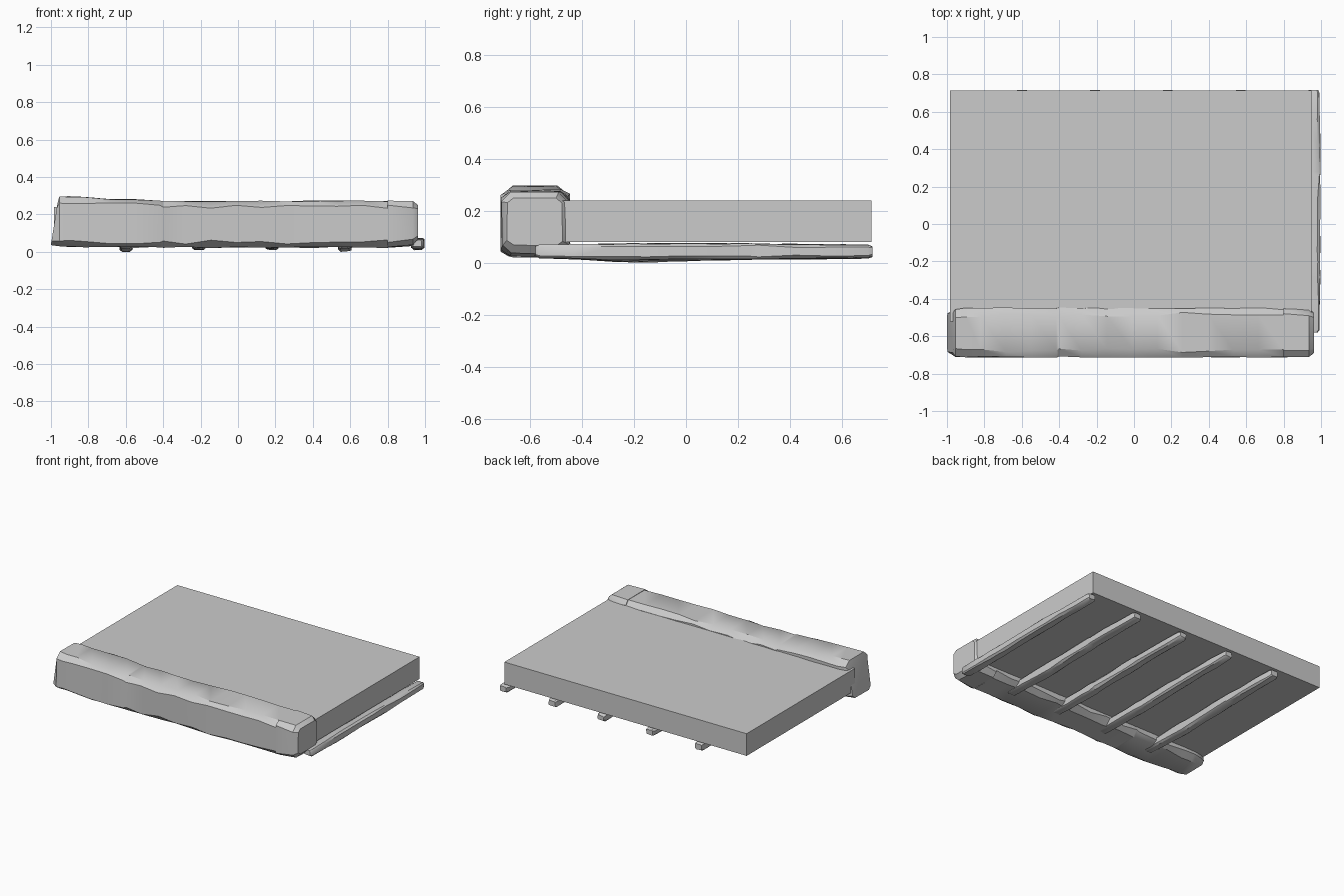
import bpy, bmesh, random
from mathutils import Vector

if "Cube" in bpy.data.objects:
    bpy.data.objects.remove(bpy.data.objects["Cube"])

random.seed(4)


def finish(bm, name, angle=None):
    bmesh.ops.recalc_face_normals(bm, faces=bm.faces)
    me = bpy.data.meshes.new(name)
    bm.to_mesh(me)
    bm.free()
    ob = bpy.data.objects.new(name, me)
    bpy.context.collection.objects.link(ob)
    if angle:
        bpy.ops.object.select_all(action='DESELECT')
        ob.select_set(True)
        bpy.context.view_layer.objects.active = ob
        bpy.ops.object.shade_smooth_by_angle(angle=angle)
    return ob


def interp(stations, t):
    for a, b in zip(stations, stations[1:]):
        if t <= b[0]:
            f = (t - a[0]) / (b[0] - a[0])
            return [p + (q - p) * f for p, q in zip(a, b)]
    return list(stations[-1])


def hewn_beam(name, stations, inner, jitter, along_x):
    """Loft chamfered rectangles; station = (t, side0, side1, z0, z1, chamfer)."""
    t0, t1 = stations[1][0], stations[-2][0]
    ts = {s[0] for s in stations}
    ts |= {t0 + (t1 - t0) * i / inner for i in range(1, inner)}
    bm = bmesh.new()
    rings = []
    for t in sorted(ts):
        _, a, b, z0, z1, c = interp(stations, t)
        c *= random.uniform(0.65, 1.25)
        d = c * random.uniform(0.6, 1.0)
        pts = [(a + c, z0), (b - c, z0), (b, z0 + d), (b, z1 - d),
               (b - c, z1), (a + c, z1), (a, z1 - d), (a, z0 + d)]
        mid_s, mid_z = (a + b) / 2, (z0 + z1) / 2
        ring = []
        for s, z in pts:
            # dents only go inward so the outer size holds
            s += (mid_s - s) / abs(mid_s - s) * random.uniform(0, jitter)
            z += (mid_z - z) / abs(mid_z - z) * random.uniform(0, jitter)
            ring.append(bm.verts.new((t, s, z) if along_x else (s, t, z)))
        rings.append(ring)
    for r, q in zip(rings, rings[1:]):
        for i in range(8):
            j = (i + 1) % 8
            bm.faces.new((r[i], r[j], q[j], q[i]))
    bm.faces.new(rings[0])
    bm.faces.new(rings[-1])
    return bm, rings


# Flat slab
bm = bmesh.new()
bmesh.ops.create_cube(bm, size=1)
lo, hi = Vector((-0.985, -0.52, 0.08)), Vector((0.95, 0.715, 0.24))
for v in bm.verts:
    v.co = Vector([lo[i] + (v.co[i] + 0.5) * (hi[i] - lo[i]) for i in range(3)])
finish(bm, "floor_slab")

# Large hewn edge log, raised at its left end
log = [(-1.0, -0.69, -0.47, 0.035, 0.26, 0.035),
       (-0.955, -0.715, -0.452, 0.025, 0.298, 0.04),
       (-0.9, -0.715, -0.447, 0.023, 0.298, 0.036),
       (-0.4, -0.715, -0.445, 0.02, 0.276, 0.035),
       (0.8, -0.715, -0.445, 0.02, 0.276, 0.035),
       (0.935, -0.713, -0.448, 0.03, 0.274, 0.035),
       (0.963, -0.69, -0.47, 0.06, 0.25, 0.035)]
bm, rings = hewn_beam("edge_log", log, 14, 0.008, True)
for v in rings[0]:  # left end leans inward toward the top
    v.co.x += 0.035 * max(0, v.co.z - 0.04) / 0.22
finish(bm, "edge_log", 0.6)

# Five slim joists underneath
for n in range(5):
    x = -0.6 + 0.39 * n
    sag = 0.013 if n in (0, 3) else 0.006
    joist = [(-0.58, x - 0.026, x + 0.026, 0.025, 0.064, 0.008),
             (-0.565, x - 0.034, x + 0.034, 0.018, 0.070, 0.01),
             (-0.2, x - 0.036, x + 0.038, 0.014 - sag, 0.076, 0.012),
             (0.25, x - 0.034, x + 0.04, 0.013, 0.076, 0.012),
             (0.70, x - 0.034, x + 0.034, 0.016, 0.071, 0.01),
             (0.717, x - 0.027, x + 0.027, 0.024, 0.064, 0.008)]
    bm, rings = hewn_beam("joist", joist, 9, 0.005, False)
    if sag > 0.01:  # lowest point rests on the ground
        low = min(v.co.z for v in bm.verts)
        for v in bm.verts:
            if v.co.z < 0.04:
                v.co.z -= low
    finish(bm, f"joist_{n + 1}", 0.6)
